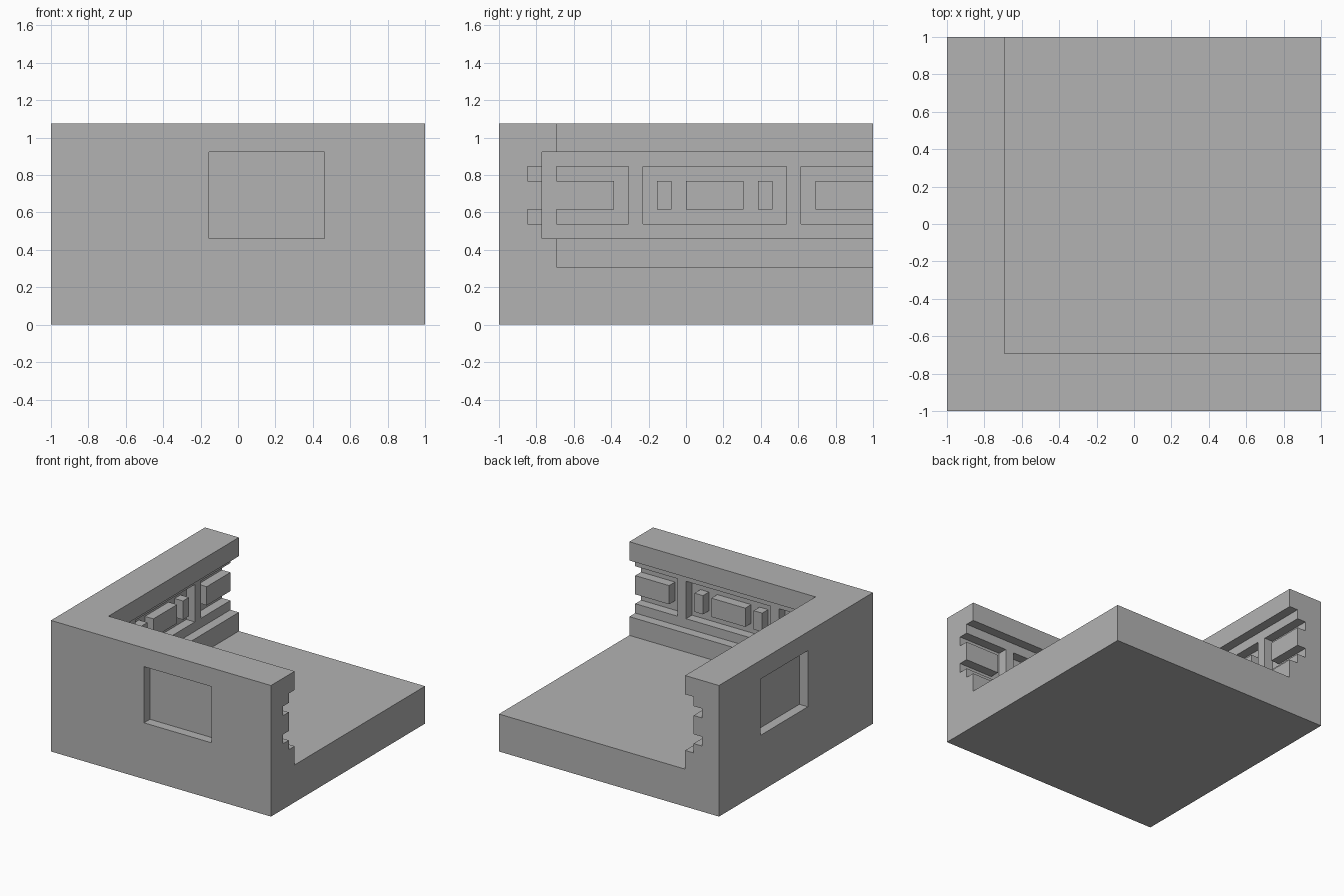
import bpy
import bmesh

if "Cube" in bpy.data.objects:
    bpy.data.objects.remove(bpy.data.objects["Cube"], do_unlink=True)

U = 1 / 13      # the whole model sits on this grid unit

stone = bpy.data.materials.new("stone_grey")
stone.use_nodes = True
GREY = (0.45, 0.45, 0.45, 1)
stone.diffuse_color = GREY
stone.node_tree.nodes["Principled BSDF"].inputs["Base Color"].default_value = GREY


def add_box(bm, xs, ys, zs):
    """Add a box spanning the three (low, high) ranges, in grid units."""
    cube = bmesh.ops.create_cube(bm, size=1)["verts"]
    for v in cube:
        v.co = [U * (lo + (c + 0.5) * (hi - lo))
                for c, (lo, hi) in zip(v.co, (xs, ys, zs))]


def make_object(name, boxes):
    bm = bmesh.new()
    for box in boxes:
        add_box(bm, *box)
    mesh = bpy.data.meshes.new(name)
    bm.to_mesh(mesh)
    bm.free()
    mesh.materials.append(stone)
    obj = bpy.data.objects.new(name, mesh)
    bpy.context.collection.objects.link(obj)
    return obj


def on_both_walls(spans, depth, height):
    """Repeat boxes along the front wall and, mirrored on the diagonal, the side wall."""
    front = [(span, depth, height) for span in spans]
    side = [(depth, span, height) for span in spans]
    return front + side


def cut(target, name, boxes):
    cutter = make_object(name, boxes)
    cutter.hide_render = True
    mod = target.modifiers.new(name, 'BOOLEAN')
    mod.operation = 'DIFFERENCE'
    mod.solver = 'EXACT'
    mod.object = cutter
    bpy.context.view_layer.objects.active = target
    bpy.ops.object.modifier_apply(modifier=name)
    bpy.data.objects.remove(cutter, do_unlink=True)


# Floor slab and two corner walls, hollowed from one block
shell = make_object("floor_and_walls", [((-13, 13), (-13, 13), (0, 14))])
cut(shell, "room_space", [((-9, 14), (-9, 14), (4, 15))])

# Long recessed band along the inside of both walls
cut(shell, "recess_band", [((-10, 14), (-10, 14), (6, 12))])

# Sunken panels inside the band, and shallow blind windows outside
panels = on_both_walls([(-9, -4), (-3, 7), (8, 14)], (-11, -9.5), (7, 11))
windows = on_both_walls([(-2, 6)], (-14, -12), (6, 12))
cut(shell, "panels_and_windows", panels + windows)

# Raised blocks within the panels
block_spans = [(-9, -5), (-2, -1), (0, 4), (5, 6), (9, 13)]
make_object("panel_blocks", on_both_walls(block_spans, (-11, -10), (8, 10)))
